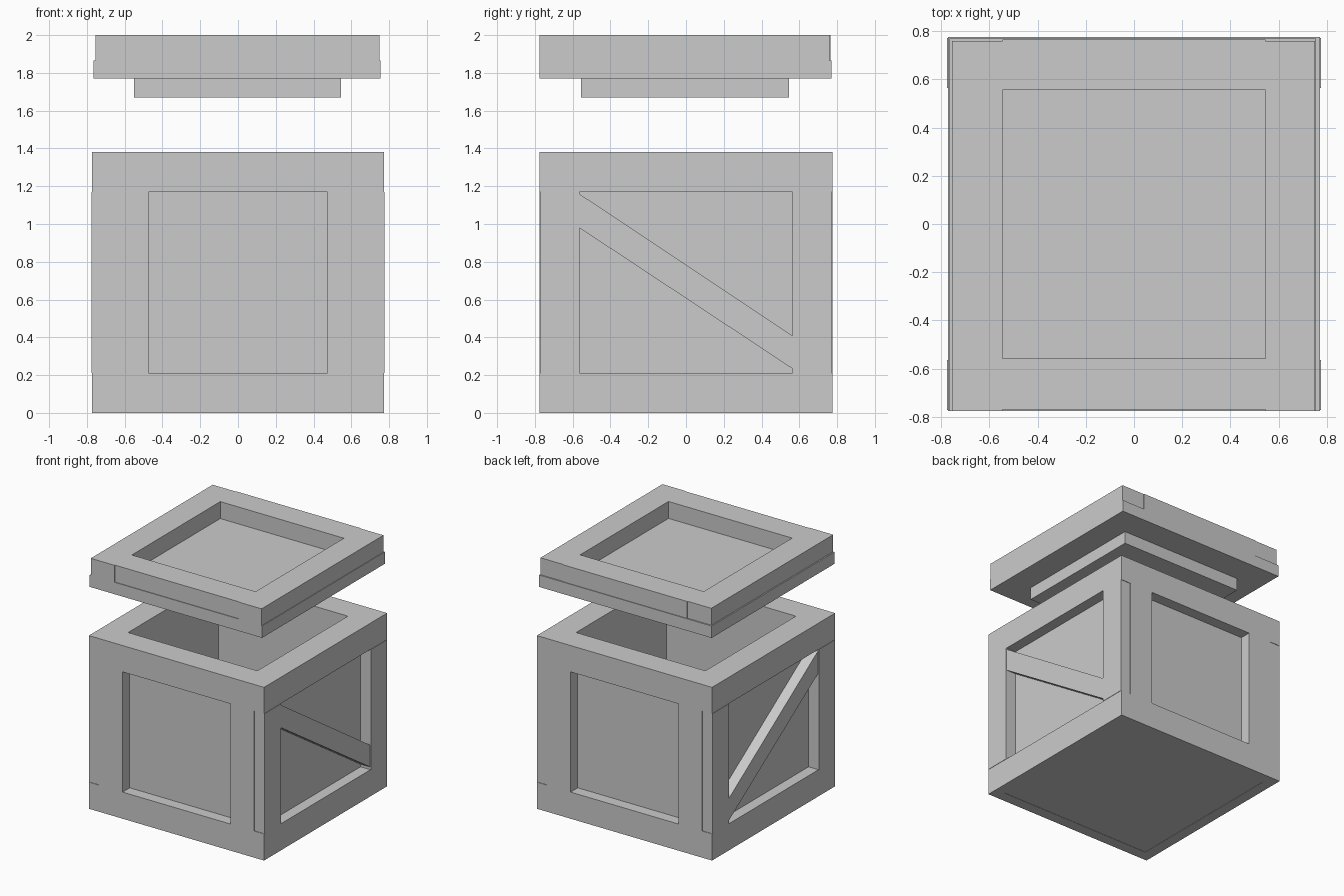
import bpy, bmesh

if "Cube" in bpy.data.objects:
    bpy.data.objects.remove(bpy.data.objects["Cube"])


def box(name, x, y, z):
    """Axis-aligned box from (min, max) ranges."""
    bm = bmesh.new()
    bmesh.ops.create_cube(bm, size=1)
    for v in bm.verts:
        v.co = [r[0] + (c + 0.5) * (r[1] - r[0]) for c, r in zip(v.co, (x, y, z))]
    return finish(name, bm)


def prism_x(name, profile, x0, x1):
    """Extrude a (y, z) profile along x."""
    bm = bmesh.new()
    face = bm.faces.new([bm.verts.new((x0, y, z)) for y, z in profile])
    ext = bmesh.ops.extrude_face_region(bm, geom=[face])
    for v in ext["geom"]:
        if isinstance(v, bmesh.types.BMVert):
            v.co.x = x1
    return finish(name, bm)


def finish(name, bm):
    bmesh.ops.recalc_face_normals(bm, faces=bm.faces)
    mesh = bpy.data.meshes.new(name)
    bm.to_mesh(mesh)
    bm.free()
    ob = bpy.data.objects.new(name, mesh)
    bpy.context.collection.objects.link(ob)
    return ob


def span(s, a, b):
    """Range a..b on the positive or negative side."""
    return tuple(sorted((s * a, s * b)))


OUT, FRAME, INNER = 0.775, 0.685, 0.57
TOP, LOW, HIGH = 1.38, 0.212, 1.17

# Floor of the crate
box("floor", (-FRAME, FRAME), (-FRAME, FRAME), (0.002, 0.11))

for s, side, end in ((1, "right", "back"), (-1, "left", "front")):
    # Recessed wall panels
    box(side + "_panel", span(s, INNER, FRAME), (-FRAME, FRAME), (0.11, TOP))
    box(end + "_panel", (-INNER, INNER), span(s, INNER, FRAME), (0.11, TOP))
    # Horizontal rails: side rails run through, end rails sit between them
    for level, z in (("bottom", (0, LOW)), ("top", (HIGH, TOP))):
        box(f"{side}_{level}_rail", span(s, FRAME, OUT - 0.003), (-OUT, OUT), z)
        box(f"{end}_{level}_rail", (-FRAME, FRAME), span(s, FRAME, OUT), z)
    # Upright posts
    for t, where in ((1, "b"), (-1, "a")):
        box(f"{side}_post_{where}", span(s, FRAME, OUT), span(t, 0.565, OUT - 0.004), (LOW, HIGH))
        box(f"{end}_post_{where}", span(t, 0.475, FRAME), span(s, FRAME, OUT), (LOW, HIGH))
    # Diagonal brace
    prism_x(side + "_brace",
            [(-0.565, 1.16), (-0.565, 0.98), (0.565, 0.233), (0.565, 0.408)],
            s * FRAME, s * (OUT - 0.005))

# Floating lid: plug, board and raised frame
box("lid_plug", (-0.55, 0.545), (-0.555, 0.545), (1.67, 1.77))
box("lid_board", (-0.765, 0.755), (-0.775, 0.77), (1.77, 1.865))
for name, x in (("left", (-0.755, -0.545)), ("right", (0.545, 0.75))):
    box(f"lid_{name}_rail", x, (-0.775, 0.76), (1.865, 2.0))
for name, y in (("front", (-0.77, -0.558)), ("back", (0.555, 0.765))):
    box(f"lid_{name}_rail", (-0.545, 0.545), y, (1.865, 2.0))
